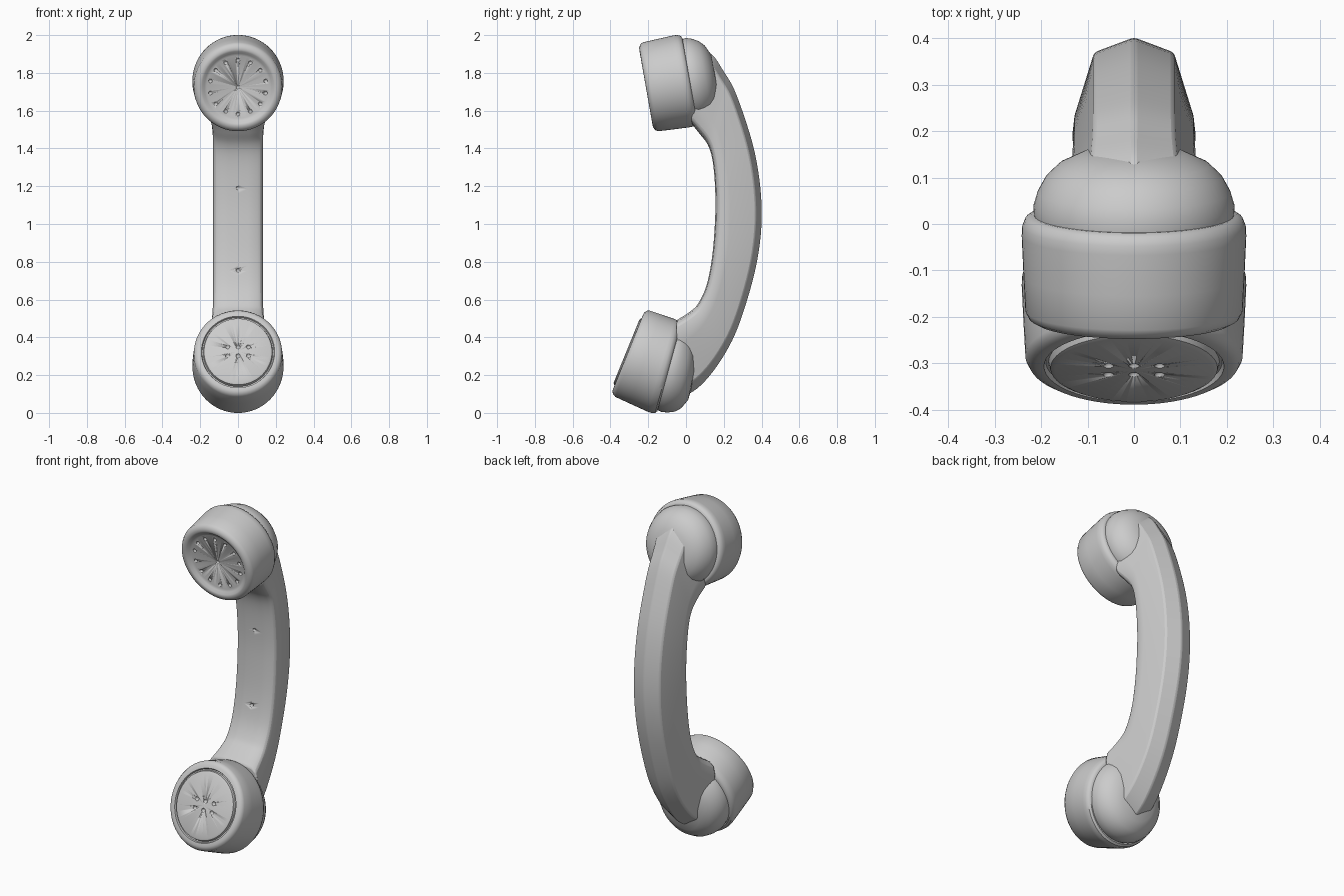
import bpy, bmesh
from math import sin, cos, pi, radians
from mathutils import Vector

if "Cube" in bpy.data.objects:
    bpy.data.objects.remove(bpy.data.objects["Cube"])


def finish(name, bm, angle=35):
    bmesh.ops.recalc_face_normals(bm, faces=bm.faces)
    me = bpy.data.meshes.new(name)
    bm.to_mesh(me)
    bm.free()
    ob = bpy.data.objects.new(name, me)
    bpy.context.collection.objects.link(ob)
    bpy.ops.object.select_all(action='DESELECT')
    bpy.context.view_layer.objects.active = ob
    ob.select_set(True)
    bpy.ops.object.shade_smooth_by_angle(angle=radians(angle))
    return ob


class Frame:
    """Tilted axis of one end: t runs backwards from the face, v runs up the face."""
    def __init__(self, y, z, tilt, tall, wedge):
        a = radians(tilt)
        self.o = Vector((0, y, z))
        self.back = Vector((0, cos(a), sin(a)))
        self.up = Vector((0, -sin(a), cos(a)))
        self.tall, self.wedge = tall, wedge

    def at(self, x, v, t):
        v *= self.tall
        return self.o + Vector((x, 0, 0)) + self.up * v + self.back * t * (1 - self.wedge * v)


def revolve(name, frame, profile, n=64):
    # profile: (radius, depth) pairs, starting and ending on the axis
    bm = bmesh.new()
    first = bm.verts.new(frame.at(0, 0, profile[0][1]))
    last = bm.verts.new(frame.at(0, 0, profile[-1][1]))
    rings = [[bm.verts.new(frame.at(r * cos(2 * pi * i / n), r * sin(2 * pi * i / n), t))
              for i in range(n)] for r, t in profile[1:-1]]
    for i in range(n):
        j = (i + 1) % n
        bm.faces.new((first, rings[0][i], rings[0][j]))
        bm.faces.new((last, rings[-1][j], rings[-1][i]))
        for a, b in zip(rings, rings[1:]):
            bm.faces.new((a[i], b[i], b[j], a[j]))
    return finish(name, bm)


def dimple(ob, points, radius):
    # sink small round holes with a hidden cutter
    bm = bmesh.new()
    for p in points:
        ball = bmesh.ops.create_icosphere(bm, subdivisions=2, radius=radius)
        bmesh.ops.translate(bm, verts=ball['verts'], vec=p)
    cutter = finish(ob.name + "_hole_cutter", bm)
    cutter.hide_render = True
    cutter.hide_set(True)
    mod = ob.modifiers.new("holes", 'BOOLEAN')
    mod.operation, mod.solver, mod.object = 'DIFFERENCE', 'EXACT', cutter


def spline(p, steps=6):
    # Catmull-Rom through tuples
    p = [Vector(q) for q in p]
    p = [2 * p[0] - p[1]] + p + [2 * p[-1] - p[-2]]
    out = []
    for a, b, c, d in zip(p, p[1:], p[2:], p[3:]):
        for s in range(steps):
            t = s / steps
            out.append(0.5 * (2 * b + (c - a) * t + (2 * a - 5 * b + 4 * c - d) * t * t
                              + (3 * b - a - 3 * c + d) * t ** 3))
    return out + [p[-2]]


ear = Frame(-0.212, 1.722, 10, 1.02, 0.0)
mouth = Frame(-0.308, 0.323, -22, 1.05, 0.5)

# Caps: shared rounded body, different faces
body = [(0.212, 0.002), (0.226, 0.01), (0.234, 0.025), (0.238, 0.10), (0.242, 0.19),
        (0.241, 0.21), (0.234, 0.227), (0.222, 0.235), (0, 0.235)]
ear_cap = revolve("earpiece_cap", ear,
                  [(0, 0.022), (0.165, 0.02), (0.178, 0.014), (0.19, 0.003), (0.2, 0)] + body)
mouth_cap = revolve("mouthpiece_cap", mouth,
                    [(0, -0.008), (0.17, -0.008), (0.18, -0.003), (0.184, 0.012),
                     (0.19, 0.012), (0.194, 0.001)] + body)

# Sound holes
ring = [ear.at(0.15 * sin(2 * pi * i / 14), 0.142 * cos(2 * pi * i / 14), 0.018) for i in range(14)]
dimple(ear_cap, ring + [ear.at(0, 0, 0.018)], 0.011)
dimple(mouth_cap, [mouth.at(x, v, -0.01) for x in (-0.055, 0, 0.055) for v in (-0.024, 0.024)], 0.012)

# Domed bells behind the caps
bell = [(0, 0.2), (0.21, 0.2), (0.215, 0.225), (0.217, 0.255), (0.208, 0.285), (0.19, 0.318),
        (0.162, 0.345), (0.11, 0.37), (0, 0.38)]
revolve("earpiece_bell", ear, bell)
revolve("mouthpiece_bell", mouth, bell)

# Handle: ridged section swept along an arc (outer y, outer z, inner y, inner z, half width)
stations = [
    (0.03, 1.93, 0.03, 1.53, 0.16),
    (0.13, 1.905, 0.07, 1.48, 0.145),
    (0.20, 1.81, 0.115, 1.42, 0.135),
    (0.27, 1.68, 0.14, 1.34, 0.132),
    (0.365, 1.38, 0.153, 1.21, 0.132),
    (0.402, 1.08, 0.155, 1.05, 0.132),
    (0.377, 0.80, 0.14, 0.84, 0.132),
    (0.29, 0.49, 0.11, 0.68, 0.132),
    (0.20, 0.30, 0.065, 0.58, 0.135),
    (0.08, 0.145, 0.02, 0.535, 0.145),
    (-0.05, 0.06, -0.05, 0.49, 0.16)]
half = [(0.65, 0.87), (0.97, 0.32), (1, 0.18), (0.94, 0.07), (0.78, 0.02), (0.4, 0.0)]
section = [(0, 1)] + half + [(0, 0)] + [(-x, v) for x, v in reversed(half)]
bm = bmesh.new()
loops = []
for oy, oz, iy, iz, w in spline(stations):
    loops.append([bm.verts.new((x * w, iy + (oy - iy) * v, iz + (oz - iz) * v)) for x, v in section])
m = len(section)
for a, b in zip(loops, loops[1:]):
    for i in range(m):
        j = (i + 1) % m
        bm.faces.new((a[i], a[j], b[j], b[i]))
bm.faces.new(loops[0])
bm.faces.new(loops[-1])
handle = finish("handle", bm)
bev = handle.modifiers.new("soft_edges", 'BEVEL')
bev.width, bev.segments, bev.limit_method, bev.angle_limit = 0.01, 2, 'ANGLE', radians(35)

# Screw dents on the inside of the grip
dimple(handle, [Vector((0, 0.15, 1.19)), Vector((0, 0.126, 0.755))], 0.011)
